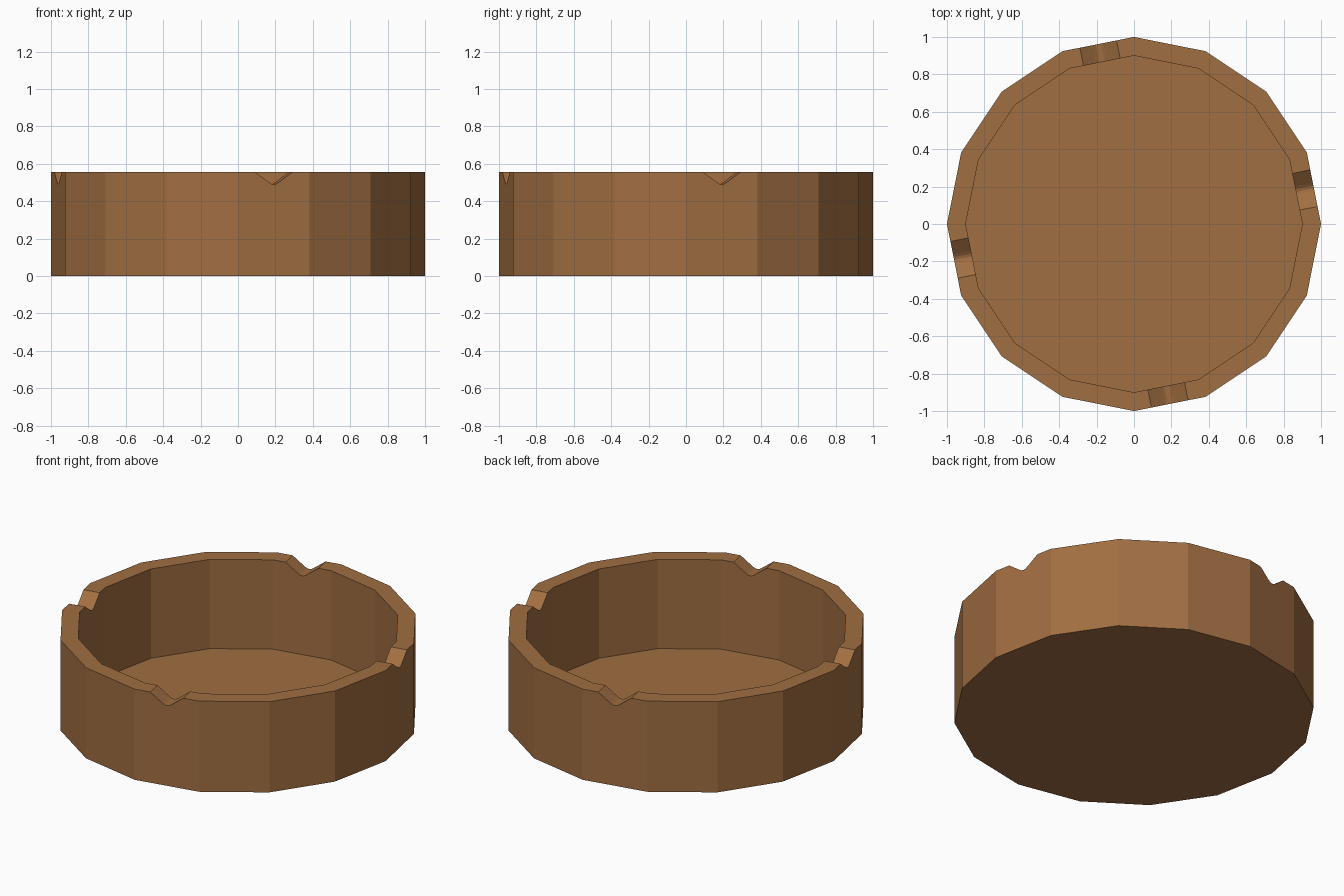
import bpy, bmesh, math
from mathutils import Matrix

if "Cube" in bpy.data.objects:
    bpy.data.objects.remove(bpy.data.objects["Cube"])

SIDES, HEIGHT, FLOOR = 16, 0.555, 0.008
R_OUT, R_IN = 1.0, 0.9

wood = bpy.data.materials.new("warm_brown")
wood.diffuse_color = (0.352, 0.156, 0.054, 1)
wood.use_nodes = True
wood.node_tree.nodes["Principled BSDF"].inputs["Base Color"].default_value = wood.diffuse_color


def make_object(name, bm):
    bmesh.ops.recalc_face_normals(bm, faces=bm.faces)
    mesh = bpy.data.meshes.new(name)
    bm.to_mesh(mesh)
    bm.free()
    mesh.materials.append(wood)
    obj = bpy.data.objects.new(name, mesh)
    bpy.context.collection.objects.link(obj)
    return obj


def ring(bm, r, z):
    return [bm.verts.new((r * math.cos(a), r * math.sin(a), z))
            for a in (i * math.tau / SIDES for i in range(SIDES))]


# Dish: outer wall, rim, inner wall, floor and underside
bm = bmesh.new()
rings = [ring(bm, r, z) for r, z in
         ((R_OUT, 0), (R_OUT, HEIGHT), (R_IN, HEIGHT), (R_IN, FLOOR))]
for a, b in zip(rings, rings[1:]):
    for i in range(SIDES):
        j = (i + 1) % SIDES
        bm.faces.new((a[i], a[j], b[j], b[i]))
bm.faces.new(rings[0])
bm.faces.new(rings[-1])
dish = make_object("round_dish", bm)

# Rounded V cutters, one every quarter turn, at the middle of a wall facet
half = [(0.145, 0.035), (0.1, 0), (0.03, -0.052), (0.014, -0.062)]
profile = half + [(0, -0.065)] + [(-x, z) for x, z in reversed(half)]
bm = bmesh.new()
for k in range(4):
    turn = Matrix.Rotation(math.radians(11.25 + 90 * k), 4, 'Z')
    ends = []
    for r in (0.78, 1.1):
        ends.append([bm.verts.new(turn @ Matrix.Translation((r, x, HEIGHT + z)).to_translation())
                     for x, z in profile])
    n = len(profile)
    for i in range(n):
        j = (i + 1) % n
        bm.faces.new((ends[0][i], ends[0][j], ends[1][j], ends[1][i]))
    bm.faces.new(ends[0])
    bm.faces.new(ends[1])
cutter = make_object("rim_notch_cutter", bm)
cutter.hide_render = True

# Cut the rest notches into the rim
mod = dish.modifiers.new("rim_notches", 'BOOLEAN')
mod.operation = 'DIFFERENCE'
mod.solver = 'EXACT'
mod.object = cutter
bpy.context.view_layer.objects.active = dish
dish.select_set(True)
bpy.ops.object.modifier_apply(modifier=mod.name)
bpy.data.objects.remove(cutter)
